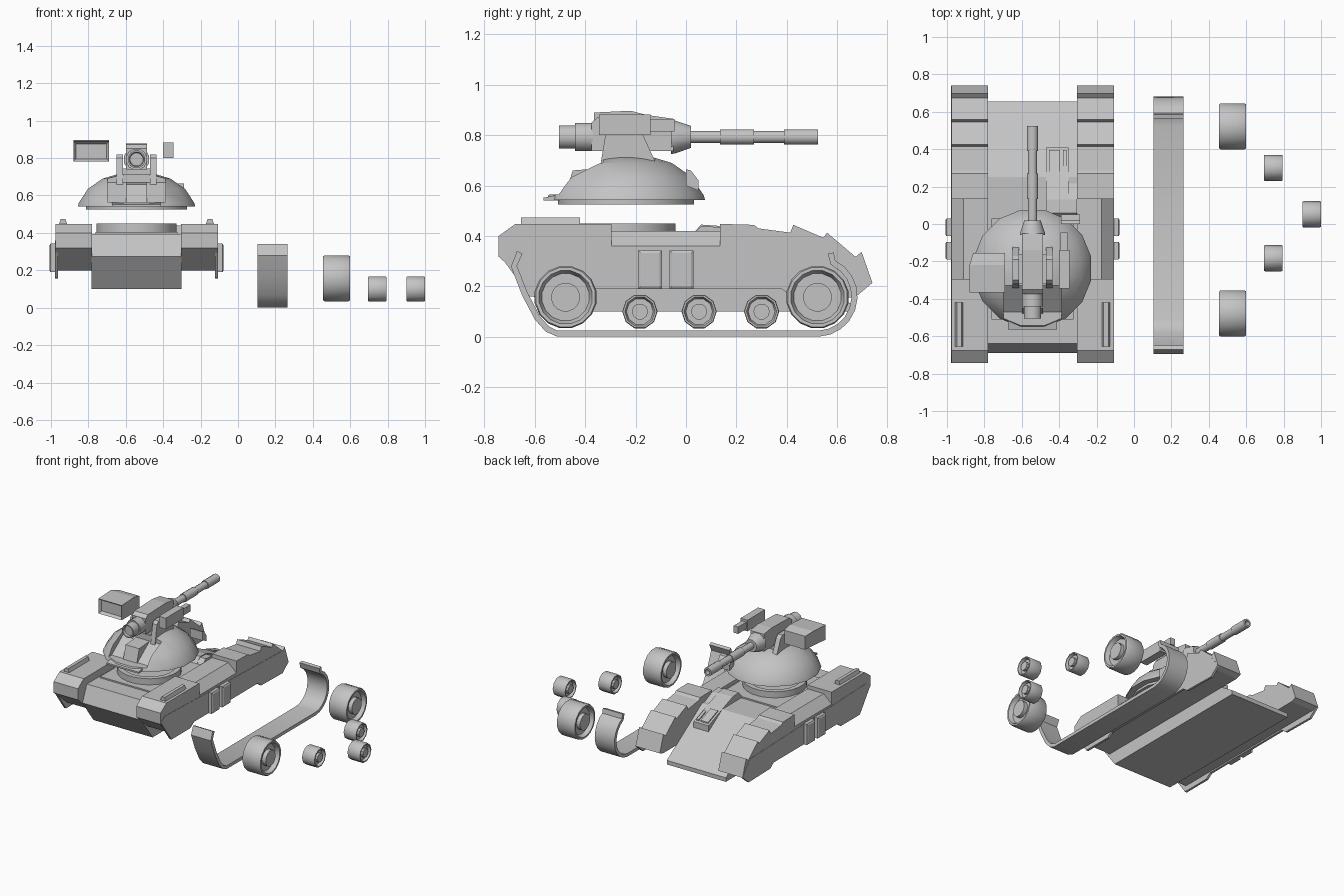
import bpy, bmesh, math
from mathutils import Matrix, Vector

old = bpy.data.objects.get("Cube")
if old:
    bpy.data.objects.remove(old, do_unlink=True)

grey = bpy.data.materials.new("light_grey")
grey.use_nodes = True
COL = (0.55, 0.55, 0.55, 1)
grey.diffuse_color = COL
grey.node_tree.nodes["Principled BSDF"].inputs["Base Color"].default_value = COL

CX = -0.5425          # centre line of the vehicle
SIDES = (("right", -1), ("left", 1))


def finish(name, bm, smooth=False):
    bmesh.ops.recalc_face_normals(bm, faces=bm.faces)
    me = bpy.data.meshes.new(name)
    bm.to_mesh(me)
    bm.free()
    ob = bpy.data.objects.new(name, me)
    bpy.context.collection.objects.link(ob)
    me.materials.append(grey)
    if smooth:
        bpy.ops.object.select_all(action='DESELECT')
        ob.select_set(True)
        bpy.context.view_layer.objects.active = ob
        bpy.ops.object.shade_smooth_by_angle(angle=math.radians(35))
    return ob


def prism(name, pts, x0, x1, smooth=False):
    """Extrude a (y, z) outline from x0 to x1."""
    bm = bmesh.new()
    f = bm.faces.new([bm.verts.new((x0, y, z)) for y, z in pts])
    r = bmesh.ops.extrude_face_region(bm, geom=[f])
    vs = [v for v in r["geom"] if isinstance(v, bmesh.types.BMVert)]
    bmesh.ops.translate(bm, verts=vs, vec=(x1 - x0, 0, 0))
    return finish(name, bm, smooth)


def box(name, x0, x1, y0, y1, z0, z1):
    return prism(name, [(y0, z0), (y1, z0), (y1, z1), (y0, z1)], x0, x1)


def lathe(name, profile, centre, axis, n=16):
    """Spin (radius, height) points round an axis and cap the ends."""
    rot = Vector((0, 0, 1)).rotation_difference(Vector(axis)).to_matrix().to_4x4()
    bm = bmesh.new()
    rings = []
    for r, h in profile:
        rings.append([bm.verts.new((r * math.cos(a), r * math.sin(a), h))
                      for a in (2 * math.pi * (i + 0.5) / n for i in range(n))])
    for a, b in zip(rings, rings[1:]):
        for i in range(n):
            j = (i + 1) % n
            bm.faces.new((a[i], a[j], b[j], b[i]))
    bm.faces.new(rings[0])
    bm.faces.new(rings[-1])
    bm.transform(Matrix.Translation(centre) @ rot)
    return finish(name, bm, True)


def inset_face(ob, direction, width, depth):
    """Sink a framed panel into the faces turned to a direction."""
    bm = bmesh.new()
    bm.from_mesh(ob.data)
    faces = [f for f in bm.faces if f.normal.dot(Vector(direction)) > 0.9]
    bmesh.ops.inset_individual(bm, faces=faces, thickness=width, depth=-depth)
    bm.to_mesh(ob.data)
    bm.free()


# Hull body
prism("hull_body", [(-0.56, 0.10), (-0.69, 0.275), (-0.64, 0.395), (0.25, 0.395),
                    (0.655, 0.13), (0.655, 0.10)], CX - 0.24, CX + 0.24)
box("deck_plate", CX - 0.22, CX + 0.22, -0.51, 0.03, 0.39, 0.405)
lathe("turret_ring", [(0.215, 0.40), (0.215, 0.45), (0.18, 0.45), (0.18, 0.425)],
      (CX, -0.255, 0), (0, 0, 1), 24)

# Engine hatch with two slots
prism("engine_hatch", [(0.0, 0.38), (0.06, 0.445), (0.13, 0.44), (0.41, 0.335),
                       (0.41, 0.26)], -0.47, -0.35)
prism("hatch_side", [(0.0, 0.38), (0.06, 0.44), (0.13, 0.435), (0.29, 0.36),
                     (0.29, 0.33)], -0.35, -0.305)
for nm, x0, x1, y0, y1 in (("wide", -0.455, -0.395, 0.28, 0.395),
                           ("narrow", -0.38, -0.36, 0.31, 0.395)):
    top = lambda y: 0.44 - (y - 0.13) * 0.375
    prism(nm + "_hatch_frame", [(y0, top(y0)), (y1, top(y1)), (y1, top(y1) + 0.009),
                                (y0, top(y0) + 0.009)], x0, x1)

# Fenders, skirts and side fittings, mirrored about the centre line
front_pts = [(-0.744, 0.318), (-0.744, 0.40), (-0.677, 0.448), (-0.295, 0.448),
             (-0.295, 0.20), (-0.61, 0.20)]
rear_pts = [(0.135, 0.20), (0.135, 0.448), (0.27, 0.444), (0.287, 0.43), (0.414, 0.413),
            (0.426, 0.444), (0.545, 0.393), (0.56, 0.413), (0.673, 0.317),
            (0.697, 0.337), (0.74, 0.214), (0.70, 0.20)]
skirt_pts = [(-0.744, 0.33), (-0.62, 0.16), (-0.40, 0.16), (-0.36, 0.19), (0.38, 0.19),
             (0.42, 0.16), (0.67, 0.155), (0.74, 0.214), (0.66, 0.32), (-0.70, 0.36)]
for side, s in SIDES:
    inner, outer = CX + s * 0.2375, CX + s * 0.4345
    prism(side + "_front_fender", front_pts, inner, outer)
    prism(side + "_rear_fender", rear_pts, inner, outer)
    prism(side + "_skirt", skirt_pts, CX + s * 0.42, CX + s * 0.4365)
    # Middle fender has a chamfered outer shoulder
    mid = box(side + "_middle_fender", inner, outer, -0.295, 0.135, 0.20, 0.36)
    bm = bmesh.new()
    bm.from_mesh(mid.data)
    up = [f for f in bm.faces if f.normal.z > 0.9]
    r = bmesh.ops.extrude_face_region(bm, geom=up)
    bmesh.ops.delete(bm, geom=up, context='FACES_ONLY')
    for v in r["geom"]:
        if isinstance(v, bmesh.types.BMVert):
            v.co.z = 0.42
            if abs(v.co.x - outer) < 0.01:
                v.co.x -= s * 0.065
    bm.to_mesh(mid.data)
    bm.free()
    # Stowage boxes and top rails
    for i, y in enumerate((-0.19, -0.065)):
        b = box(f"{side}_side_box_{i + 1}", CX + s * 0.43, CX + s * 0.46, y, y + 0.095, 0.19, 0.342)
        inset_face(b, (s, 0, 0), 0.014, -0.006)
    rail = box(side + "_fender_rail", CX + s * 0.37, CX + s * 0.415, -0.655, -0.42, 0.445, 0.474)
    for v in rail.data.vertices:
        if v.co.z > 0.46:
            v.co.x += 0.01 * (1 if v.co.x < CX + s * 0.3925 else -1)

# Turret dome with a notch at the front
TY = -0.238
dome = lathe("turret_dome", [(0.275, 0.525), (0.275, 0.542), (0.32, 0.542), (0.315, 0.56),
                             (0.265, 0.635), (0.185, 0.69), (0.11, 0.712)],
             (CX, TY, 0), (0, 0, 1), 16)
cut = prism("notch_cutter", [(-0.7, 0.565), (-0.47, 0.565), (-0.33, 0.67), (-0.33, 0.8),
                             (-0.7, 0.8)], CX - 0.155, CX + 0.155)
mod = dome.modifiers.new("notch", 'BOOLEAN')
mod.operation, mod.object, mod.solver = 'DIFFERENCE', cut, 'EXACT'
bpy.context.view_layer.objects.active = dome
bpy.ops.object.modifier_apply(modifier=mod.name)
bpy.data.objects.remove(cut, do_unlink=True)
prism("turret_lip", [(-0.565, 0.54), (-0.565, 0.552), (-0.50, 0.565), (-0.50, 0.54)],
      CX - 0.13, CX + 0.13)
prism("notch_block", [(-0.48, 0.56), (-0.45, 0.66), (-0.33, 0.67), (-0.33, 0.56)],
      CX - 0.055, CX + 0.055)
prism("rear_lamp", [(0.0, 0.60), (0.0, 0.665), (0.02, 0.66), (0.05, 0.62), (0.05, 0.58)],
      -0.39, -0.29)

# Gun cradle
for side, s in SIDES:
    prism(side + "_cradle_arm", [(-0.35, 0.62), (-0.32, 0.80), (-0.30, 0.82), (-0.19, 0.82),
                                 (-0.17, 0.80), (-0.12, 0.69), (-0.12, 0.62)],
          CX + s * 0.072, CX + s * 0.108)
box("cradle_base", CX - 0.08, CX + 0.08, -0.32, -0.16, 0.69, 0.745)

# Gun body and barrel
GZ = 0.793
prism("gun_breech", [(-0.375, 0.738), (-0.375, 0.85), (-0.35, 0.872), (-0.14, 0.878),
                     (-0.05, 0.865), (-0.05, 0.738)], CX - 0.055, CX + 0.055)
lathe("gun_rear", [(0.035, -0.49), (0.04, -0.505), (0.048, -0.505), (0.048, -0.44),
                   (0.058, -0.44), (0.058, -0.37)], (CX, 0, GZ), (0, 1, 0), 12)
lathe("gun_barrel", [(0.07, -0.06), (0.068, -0.045), (0.045, 0.02), (0.025, 0.02),
                     (0.025, 0.135), (0.031, 0.135), (0.031, 0.27), (0.025, 0.27),
                     (0.025, 0.39), (0.031, 0.39), (0.031, 0.525), (0.018, 0.525),
                     (0.018, 0.49)], (CX, 0, GZ), (0, 1, 0), 12)

# Detached sight housing and side pod
sight = prism("sight_housing", [(-0.365, 0.782), (-0.365, 0.89), (-0.22, 0.897),
                                (-0.155, 0.88), (-0.155, 0.782)], -0.88, -0.69)
for v in sight.data.vertices:
    if v.co.y > -0.2:
        v.co.x += 0.02 if v.co.x < -0.8 else 0
inset_face(sight, (0, -1, 0), 0.02, 0.02)
box("side_pod", -0.402, -0.345, -0.345, -0.14, 0.80, 0.882)
box("side_pod_nose", -0.392, -0.355, -0.14, -0.045, 0.815, 0.865)

# Track: an open band of even thickness
path = [(-0.66, 0.335), (-0.683, 0.28), (-0.64, 0.17), (-0.59, 0.075), (-0.55, 0.03), (-0.51, 0.012)]
for i in range(10):
    a = math.radians(-88 + i * 17)
    path.append((0.521 + 0.148 * math.cos(a), 0.16 + 0.148 * math.sin(a)))
path.append((0.575, 0.332))
outside, inside = [], []
for i, p in enumerate(path):
    q0, q1 = Vector(path[max(i - 1, 0)]), Vector(path[min(i + 1, len(path) - 1)])
    t = (q1 - q0).normalized()
    nrm = Vector((t.y, -t.x)) * 0.012
    outside.append(Vector(p) + nrm)
    inside.append(Vector(p) - nrm)
prism("track_band", outside + inside[::-1], 0.105, 0.265, True)


# Road wheels with recessed faces and hubs
def wheel(name, x, y, z, r, w, n):
    half = [(0.40, 0.5), (0.46, 0.5), (0.46, 0.3), (0.76, 0.3), (0.86, 0.5), (0.96, 0.5), (1, 0.44)]
    prof = [(a * r, -b * w) for a, b in half] + [(a * r, b * w) for a, b in half[::-1]]
    lathe(name, prof, (x, y, z), (1, 0, 0), n)


for i, y in enumerate((-0.478, 0.522)):
    wheel(f"large_wheel_{i + 1}", 0.5275, y, 0.157, 0.125, 0.145, 16)
for i, (x, y) in enumerate(((0.745, -0.183), (0.95, 0.052), (0.745, 0.3))):
    wheel(f"small_wheel_{i + 1}", x, y, 0.10, 0.07, 0.10, 10)
